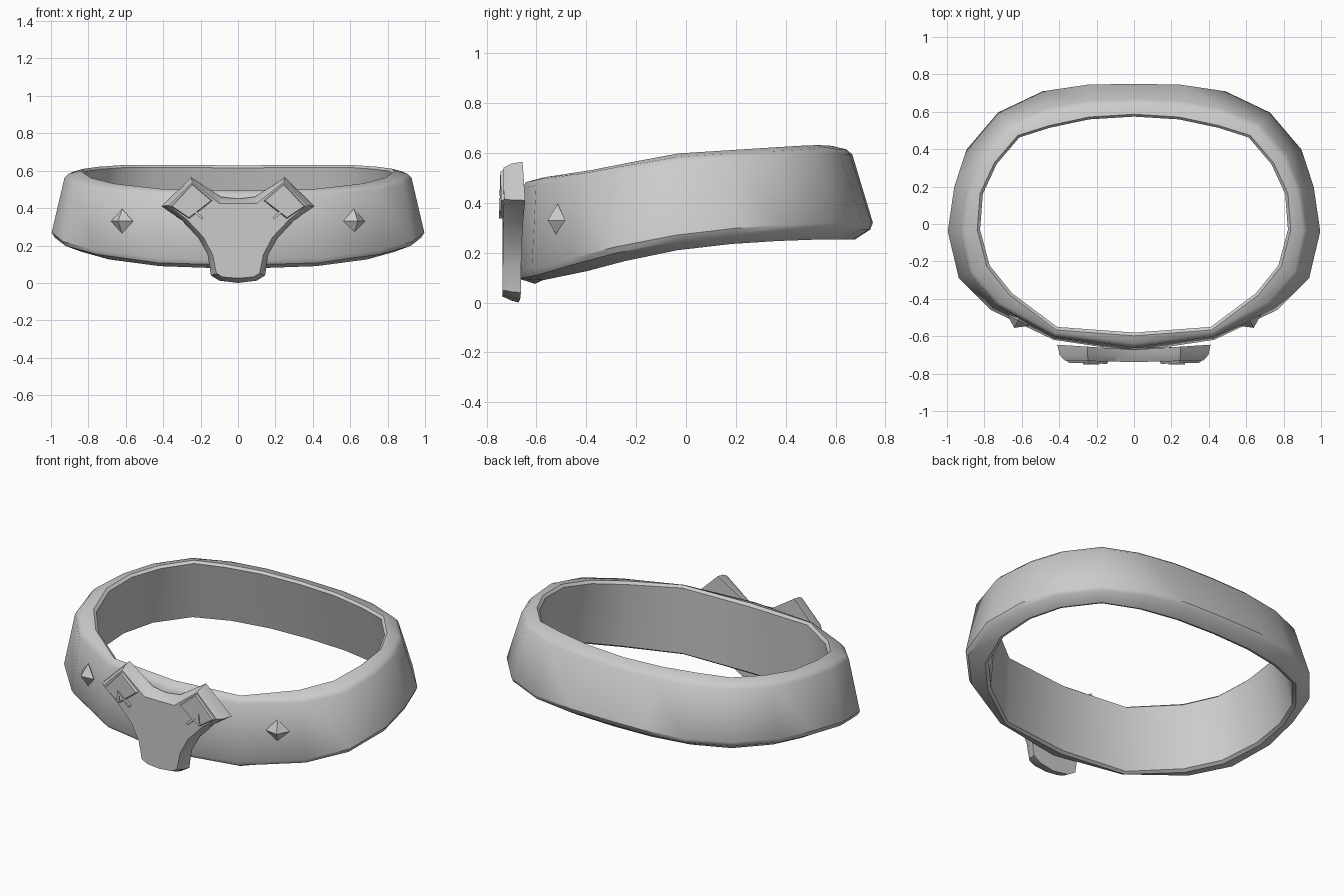
import bpy, math
from mathutils import Vector, Matrix

if "Cube" in bpy.data.objects:
    bpy.data.objects.remove(bpy.data.objects["Cube"])


def make(name, verts, faces, angle=35, bevel=0):
    me = bpy.data.meshes.new(name)
    me.from_pydata(verts, [], faces)
    ob = bpy.data.objects.new(name, me)
    bpy.context.collection.objects.link(ob)
    bpy.ops.object.select_all(action='DESELECT')
    ob.select_set(True)
    bpy.context.view_layer.objects.active = ob
    bpy.ops.object.mode_set(mode='EDIT')
    bpy.ops.mesh.select_all(action='SELECT')
    bpy.ops.mesh.normals_make_consistent(inside=False)
    bpy.ops.object.mode_set(mode='OBJECT')
    if bevel:
        m = ob.modifiers.new("edge_bevel", 'BEVEL')
        m.width, m.segments, m.limit_method = bevel, 1, 'ANGLE'
        m.angle_limit = math.radians(45)
        bpy.ops.object.modifier_apply(modifier=m.name)
    bpy.ops.object.shade_smooth_by_angle(angle=math.radians(angle))
    return ob


def bridge(loops, closed):
    """Join equal-length loops with quads; cap the ends or close into a torus."""
    n, k = len(loops[0]), len(loops)
    faces = [(i * n + j, i * n + (j + 1) % n, (i + 1) % k * n + (j + 1) % n, (i + 1) % k * n + j)
             for i in range(k if closed else k - 1) for j in range(n)]
    if not closed:
        faces += [tuple(range(n)), tuple(range((k - 1) * n, k * n))]
    return [v for lp in loops for v in lp], faces


def mirrored(half):
    return half + [(-p[0],) + tuple(p[1:]) for p in half[-2:0:-1]]


# Belt band: outer bottom x, y; inner top x, y; top z; bottom z (back to front)
stations = [
    (0, .755, 0, .57, .632, .243), (.25, .75, .24, .555, .634, .243),
    (.49, .715, .45, .51, .635, .243), (.73, .60, .61, .46, .634, .243),
    (.90, .40, .73, .32, .625, .237), (.965, .20, .805, .16, .615, .225),
    (1.0, -.04, .82, -.03, .602, .202), (.94, -.29, .77, -.22, .565, .160),
    (.77, -.46, .65, -.37, .535, .120), (.43, -.62, .41, -.55, .51, .082),
    (0, -.685, 0, -.58, .50, .07)]
band_loops = []
for x, y, ix, iy, zt, zb in stations:
    t = (.755 - y) / 1.44
    o, i = Vector((x, y)), Vector((ix, iy))
    top, bot = o.lerp(i, .5 - .25 * t * t), o.lerp(i, .5 + .4 * t * t)
    band_loops.append([(x, y, zb + .06 - .03 * t * t), (*top, zt - .022), (ix, iy, zt), (*bot, zb)])
band_loops += [[(-p[0], p[1], p[2]) for p in lp] for lp in band_loops[-2:0:-1]]
make("belt_band", *bridge(band_loops, True), angle=38, bevel=.018)

# Forked buckle plate: wide back outline tapering to a smaller front face
back = mirrored([(0, .45), (.09, .46), (.25, .565), (.41, .41), (.30, .335), (.21, .24),
                 (.16, .15), (.145, .04), (.10, .012), (0, 0)])
front = mirrored([(0, .425), (.10, .425), (.245, .54), (.37, .415), (.275, .34), (.185, .245),
                  (.135, .15), (.115, .05), (.08, .032), (0, .025)])
plate_loops = [
    [(x, -.672 + .065 * abs(x) ** 1.0, z) for x, z in back],
    [(x + (u - x) * .3, -.70, z + (w - z) * .3) for (x, z), (u, w) in zip(back, front)],
    [(x, -.738 + .02 * abs(x), z) for x, z in front]]
make("buckle_plate", *bridge(plate_loops, False), angle=30)

for s, side in ((1, "right"), (-1, "left")):
    # Raised square pad at the end of each fork
    base = [(.245, .55), (.385, .412), (.26, .325), (.115, .445)]
    face = [(.245, .525), (.352, .41), (.262, .35), (.145, .44)]
    pad = [[(s * x, -.70, z) for x, z in base],
           [(s * x, -.748 + .03 * (x - .14), z) for x, z in face]]
    make("buckle_pad_" + side, *bridge(pad, False), angle=25)

    # Small hooked ridge on the pad
    hook = [(.185, .35), (.265, .42), (.272, .365), (.256, .363), (.252, .393), (.193, .338)]
    ridge = [[(s * x, y, z) for x, z in hook] for y in (-.72, -.75)]
    make("pad_hook_" + side, *bridge(ridge, False), angle=20)

    # Pointed stud on the band
    turn = Matrix.Rotation(s * math.radians(27), 4, 'Z')
    pts = [(.066, 0, 0), (0, 0, .066), (-.066, 0, 0), (0, 0, -.066), (0, -.045, 0), (0, .03, 0)]
    verts = [turn @ Vector(p) + Vector((s * .62, -.515, .33)) for p in pts]
    faces = [(i, (i + 1) % 4, a) for i in range(4) for a in (4, 5)]
    make("stud_" + side, verts, faces, angle=20)
